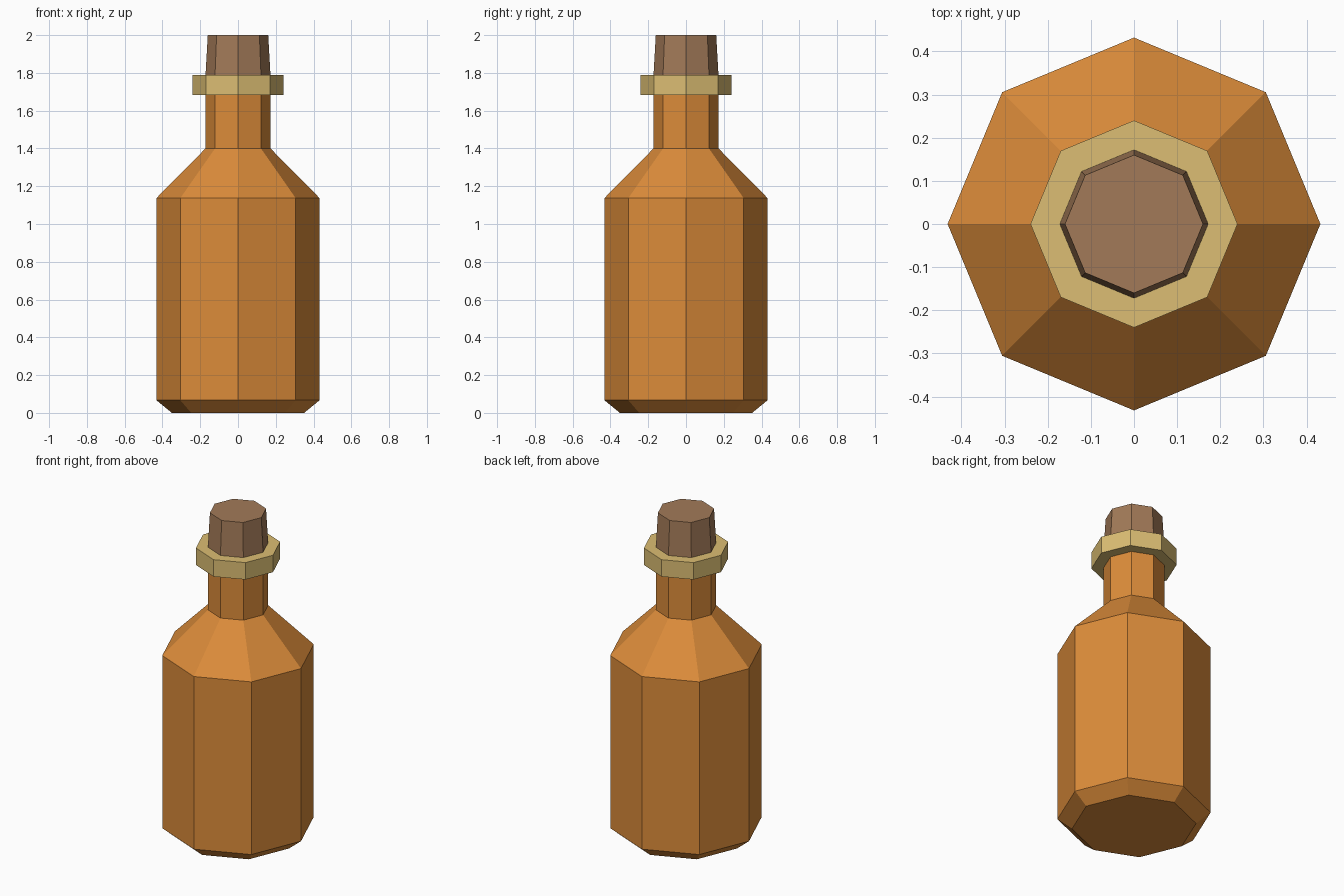
import bpy, bmesh, math

if "Cube" in bpy.data.objects:
    bpy.data.objects.remove(bpy.data.objects["Cube"])

SIDES = 8


def material(name, srgb):
    m = bpy.data.materials.new(name)
    lin = [((c / 255 + 0.055) / 1.055) ** 2.4 for c in srgb]
    m.diffuse_color = (*lin, 1.0)
    m.use_nodes = True
    m.node_tree.nodes["Principled BSDF"].inputs["Base Color"].default_value = m.diffuse_color
    return m


def lathe(name, profile, mat):
    """Closed eight-sided solid from (radius, height) pairs, bottom to top."""
    bm = bmesh.new()
    rings = []
    for r, z in profile:
        rings.append([bm.verts.new((r * math.cos(2 * math.pi * i / SIDES),
                                    r * math.sin(2 * math.pi * i / SIDES), z))
                      for i in range(SIDES)])
    for lo, hi in zip(rings, rings[1:]):
        for i in range(SIDES):
            j = (i + 1) % SIDES
            bm.faces.new((lo[i], lo[j], hi[j], hi[i]))
    bm.faces.new(rings[0][::-1])
    bm.faces.new(rings[-1])
    mesh = bpy.data.meshes.new(name)
    bm.to_mesh(mesh)
    bm.free()
    mesh.materials.append(mat)
    obj = bpy.data.objects.new(name, mesh)
    bpy.context.collection.objects.link(obj)
    return obj


amber = material("amber_glass", (220, 140, 58))
tan = material("tan_collar", (220, 190, 115))
brown = material("brown_cork", (162, 122, 88))

# Bottle body with chamfered foot, sloped shoulder and neck
lathe("bottle", [(0.35, 0), (0.432, 0.067), (0.432, 1.137),
                 (0.172, 1.4), (0.172, 1.7)], amber)
# Collar around the mouth
lathe("collar", [(0.24, 1.683), (0.24, 1.788)], tan)
# Tapered stopper
lathe("cork", [(0.173, 1.77), (0.16, 2.0)], brown)
